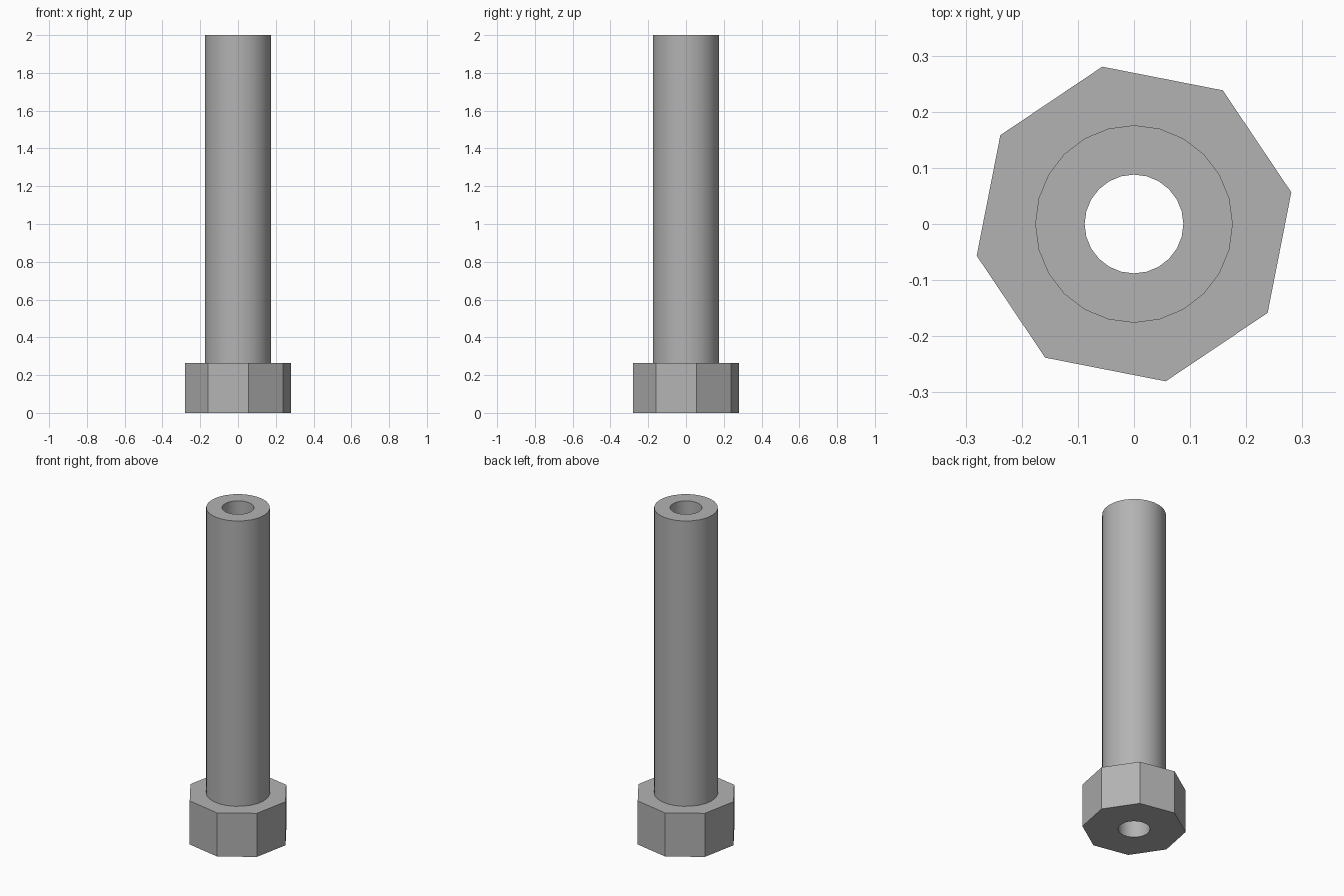
import bpy, bmesh, math

cube = bpy.data.objects.get("Cube")
if cube:
    bpy.data.objects.remove(cube)

BORE = 0.088
HEAD_TOP = 0.265
TOP = 2.0

steel = bpy.data.materials.new("grey_metal")
steel.use_nodes = True
colour = (0.45, 0.45, 0.45, 1)
steel.diffuse_color = colour
steel.node_tree.nodes["Principled BSDF"].inputs["Base Color"].default_value = colour


def ring(bm, radius, sides, turn, z):
    """Closed loop of edges around the z axis."""
    angles = [turn + math.tau * i / sides for i in range(sides)]
    verts = [bm.verts.new((radius * math.cos(a), radius * math.sin(a), z)) for a in angles]
    return [bm.edges.new((verts[i - 1], verts[i])) for i in range(sides)]


def hollow_prism(name, radius, sides, turn, z0, z1, open_bottom=False):
    """Prism with a round bore through it."""
    bm = bmesh.new()
    outer = [ring(bm, radius, sides, turn, z) for z in (z0, z1)]
    inner = [ring(bm, BORE, 24, 0, z) for z in (z0, z1)]
    for low, high in (outer, inner):
        bmesh.ops.bridge_loops(bm, edges=low + high)
    for level in ((1,) if open_bottom else (0, 1)):
        bmesh.ops.triangle_fill(bm, edges=outer[level] + inner[level], use_beauty=True)
    bmesh.ops.recalc_face_normals(bm, faces=bm.faces)
    # Keep the outside facing outward even where the bottom is open
    cap = max(bm.faces, key=lambda f: f.calc_center_median().z)
    if cap.normal.z < 0:
        bmesh.ops.reverse_faces(bm, faces=bm.faces)
    mesh = bpy.data.meshes.new(name)
    bm.to_mesh(mesh)
    bm.free()
    mesh.materials.append(steel)
    obj = bpy.data.objects.new(name, mesh)
    bpy.context.collection.objects.link(obj)
    bpy.ops.object.select_all(action='DESELECT')
    obj.select_set(True)
    bpy.context.view_layer.objects.active = obj
    bpy.ops.object.shade_smooth_by_angle(angle=math.radians(30))
    return obj


# Eight-sided head, slightly turned, and the long round tube above it
hollow_prism("bolt_head", 0.286, 8, math.radians(11.4), 0, HEAD_TOP)
hollow_prism("tube_shaft", 0.176, 24, 0, HEAD_TOP, TOP, open_bottom=True)
